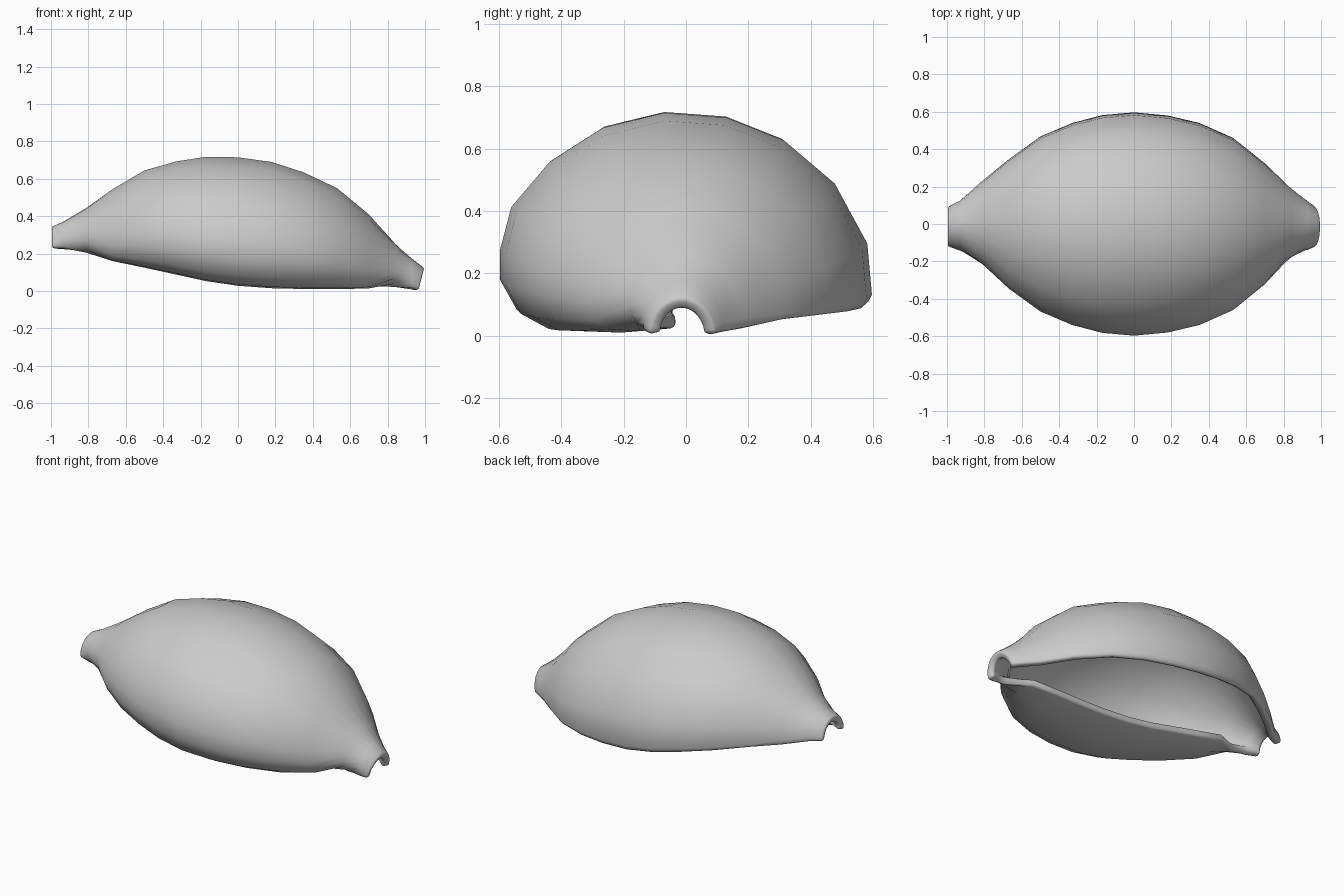
import bpy, bmesh, math

if "Cube" in bpy.data.objects:
    bpy.data.objects.remove(bpy.data.objects["Cube"])

# Stations along the shell: x, half width, bottom z, top z
STATIONS = [
    (-1.0, .105, .23, .342), (-.93, .14, .222, .375), (-.81, .24, .195, .45),
    (-.67, .345, .16, .545), (-.5, .468, .125, .645), (-.33, .54, .088, .693),
    (-.17, .582, .053, .718), (0, .597, .028, .715), (.18, .58, .015, .69),
    (.35, .54, .011, .635), (.53, .46, .01, .55), (.7, .325, .011, .41),
    (.84, .2, .012, .26), (.93, .135, .01, .175), (1.0, .105, .004, .12)]

# Body cross-section (y, z as fractions): curled lip, over the top, to the open rim
BODY = [(-.07, .035), (-.45, 0), (-.76, .01), (-.91, .08), (-1, .22), (-1, .36),
        (-.94, .56), (-.735, .77), (-.45, .93), (-.12, 1), (.22, .978),
        (.53, .87), (.8, .67), (.975, .39), (1, .15), (.97, .1)]
N = len(BODY)


def section(x, hw, bot, top):
    # Blend the body curve into a small open arch at both tips
    t = min(1, max(0, (abs(x) - .66) / .34))
    t = t * t * (3 - 2 * t)
    pts = []
    for i, (by, bz) in enumerate(BODY):
        a = math.pi * i / (N - 1)
        y = by * (1 - t) - math.cos(a) * t
        z = bz * (1 - t) + math.sin(a) * t
        slant = .03 * (1 - z) if x == 1 else 0
        pts.append((x - slant, y * hw - .015 * t, bot + z * (top - bot)))
    return pts


# Shell surface
bm = bmesh.new()
rows = [[bm.verts.new(p) for p in section(*s)] for s in STATIONS]
for r0, r1 in zip(rows, rows[1:]):
    for i in range(N - 1):
        bm.faces.new((r0[i], r0[i + 1], r1[i + 1], r1[i]))
bm.normal_update()
top_face = max(bm.faces, key=lambda f: f.calc_center_median().z)
if top_face.normal.z < 0:
    bmesh.ops.reverse_faces(bm, faces=bm.faces[:])
mesh = bpy.data.meshes.new("shell")
bm.to_mesh(mesh)
bm.free()
shell = bpy.data.objects.new("shell", mesh)
bpy.context.collection.objects.link(shell)

# Wall thickness and softened rim
wall = shell.modifiers.new("wall", 'SOLIDIFY')
wall.thickness = .045
wall.offset = -1
rim = shell.modifiers.new("rim", 'BEVEL')
rim.width = .014
rim.segments = 2
rim.limit_method = 'ANGLE'
rim.angle_limit = math.radians(60)
for p in mesh.polygons:
    p.use_smooth = True
